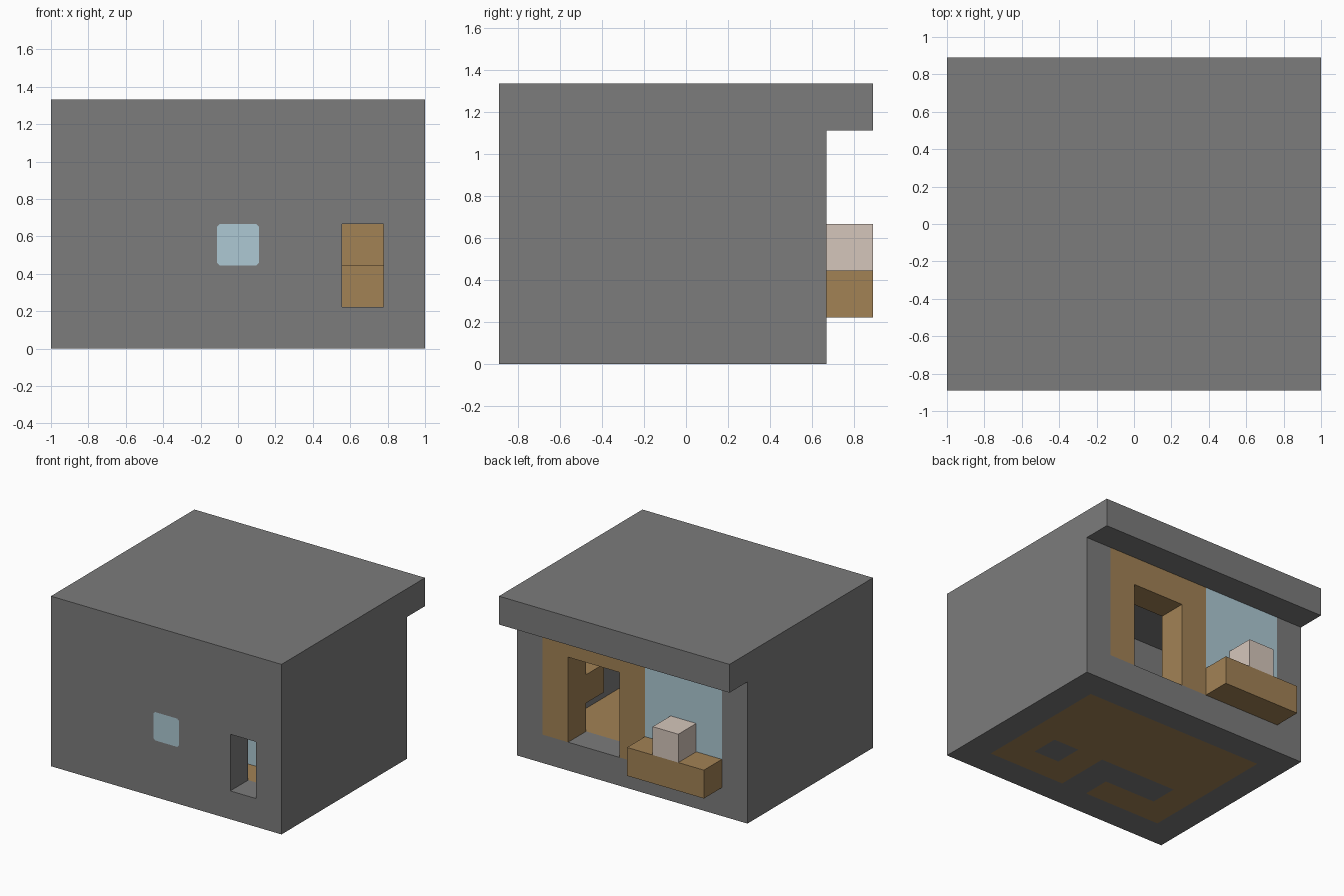
import bpy, bmesh
from mathutils import Vector

cube = bpy.data.objects.get("Cube")
if cube:
    bpy.data.objects.remove(cube, do_unlink=True)

U = 2 / 9  # one building block


def material(name, *rgb):
    lin = [((c / 255 + 0.055) / 1.055) ** 2.4 for c in rgb] + [1]
    m = bpy.data.materials.new(name)
    m.use_nodes = True
    m.diffuse_color = lin
    m.node_tree.nodes["Principled BSDF"].inputs["Base Color"].default_value = lin
    return m


stone = material("grey stone", 124, 124, 124)
wood = material("oak wood", 162, 130, 85)
glass = material("pale blue glass", 174, 201, 212)
plaster = material("pale plaster", 213, 198, 187)

blocks = {}     # block position -> part name
colours = {}    # part name -> material


def fill(part, mat, xs, ys, zs):
    """Fill a range of blocks: x from the left wall, y from the front, z up."""
    colours[part] = mat
    for i in range(*xs):
        for j in range(*ys):
            for k in range(*zs):
                blocks[i, j, k] = part


def clear(xs, ys, zs):
    for i in range(*xs):
        for j in range(*ys):
            for k in range(*zs):
                blocks.pop((i, j, k), None)


# Stone shell, hollow inside, with a roof overhanging the back
fill("stone_shell", stone, (0, 9), (0, 7), (0, 5))
clear((1, 8), (1, 6), (1, 5))
fill("roof", stone, (0, 9), (0, 8), (5, 6))

# Wooden floor, then the stone partition standing in it
fill("wood_floor", wood, (1, 8), (1, 6), (0, 1))
fill("partition", stone, (4, 5), (1, 3), (0, 5))
fill("partition", stone, (5, 7), (2, 3), (0, 5))
fill("column_base", stone, (2, 3), (2, 3), (0, 1))
fill("glass_column", glass, (2, 3), (2, 3), (1, 3))

# Slot in the front wall
clear((1, 2), (0, 1), (1, 3))

# Wooden back front with doorway, shop window and counter
fill("door_frame", wood, (1, 5), (6, 7), (1, 5))
clear((2, 4), (6, 7), (1, 4))
fill("counter", wood, (5, 8), (6, 8), (1, 2))
fill("shop_window", glass, (5, 8), (6, 7), (2, 5))
fill("counter_box", plaster, (6, 7), (7, 8), (2, 3))
fill("inside_shelf", wood, (1, 2), (5, 6), (2, 3))


def place(i, j, k):
    return Vector((1 - U * i, U * (j - 4), U * k))


def make_object(name, bm, mat):
    mesh = bpy.data.meshes.new(name)
    bm.to_mesh(mesh)
    bm.free()
    mesh.materials.append(mat)
    obj = bpy.data.objects.new(name, mesh)
    bpy.context.collection.objects.link(obj)


def build(part):
    """Skin a part where its blocks meet open air, then merge flat faces."""
    bm = bmesh.new()
    for cell in [c for c, p in blocks.items() if p == part]:
        for axis in range(3):
            for side in (0, 1):
                near = list(cell)
                near[axis] += 2 * side - 1
                if tuple(near) in blocks:
                    continue
                a, b = (axis + 1) % 3, (axis + 2) % 3
                verts = []
                for da, db in ((0, 0), (1, 0), (1, 1), (0, 1)):
                    p = list(cell)
                    p[axis] += side
                    p[a] += da
                    p[b] += db
                    verts.append(bm.verts.new(place(*p)))
                # x runs backwards, so the winding is reversed
                bm.faces.new(verts[::-1] if side else verts)
    bmesh.ops.remove_doubles(bm, verts=bm.verts, dist=0.001)
    bmesh.ops.dissolve_limit(bm, angle_limit=0.01, verts=bm.verts, edges=bm.edges)
    make_object(part, bm, colours[part])


for part in colours:
    build(part)

# Small front window with clipped corners, a flat pane on the wall
bm = bmesh.new()
h, c = U / 2, 0.015
centre = place(4.5, 0, 2.5)
outline = []
for sx, sz in ((-1, -1), (1, -1), (1, 1), (-1, 1)):
    pair = [(sx * h, sz * (h - c)), (sx * (h - c), sz * h)]
    outline += pair if sx * sz > 0 else pair[::-1]
bm.faces.new([bm.verts.new(centre + Vector((x, -0.001, z))) for x, z in outline])
make_object("front_window", bm, glass)
